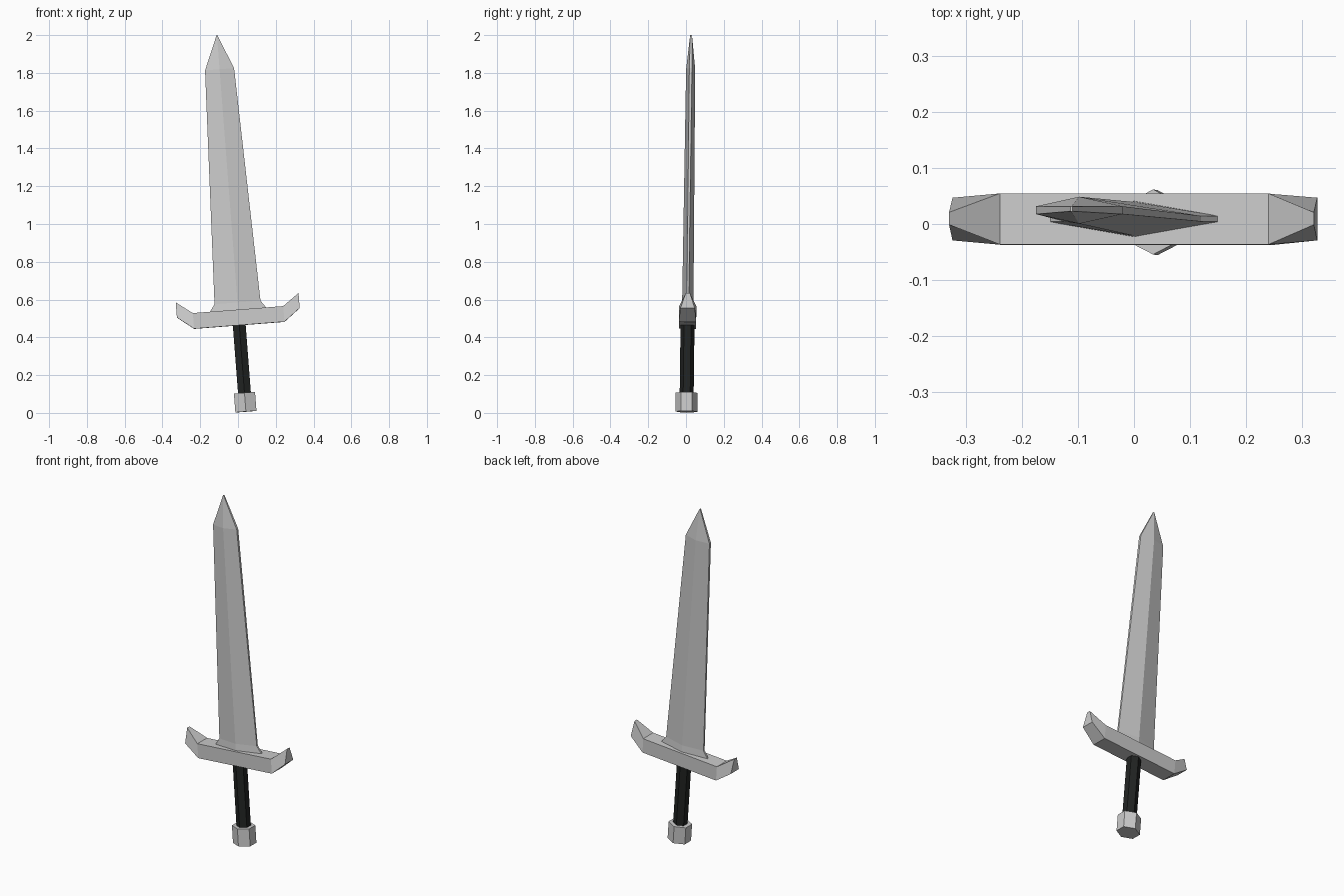
import bpy
import bmesh
import math
from mathutils import Matrix

if "Cube" in bpy.data.objects:
    bpy.data.objects.remove(bpy.data.objects["Cube"])

# Sword frame: origin at the guard centre, local z along the blade, leaning slightly
LEAN = (Matrix.Translation((0.0035, 0.0085, 0.505))
        @ Matrix.Rotation(math.radians(-4.4), 4, 'Y')
        @ Matrix.Rotation(math.radians(-0.7), 4, 'X'))


def loft(name, sections):
    """Skin equal-length rings of points, capping both ends."""
    bm = bmesh.new()
    rings = [[bm.verts.new(p) for p in s] for s in sections]
    n = len(rings[0])
    for a, b in zip(rings, rings[1:]):
        for i in range(n):
            j = (i + 1) % n
            bm.faces.new((a[i], a[j], b[j], b[i]))
    bm.faces.new(rings[0][::-1])
    bm.faces.new(rings[-1])
    bmesh.ops.recalc_face_normals(bm, faces=bm.faces)
    bm.transform(LEAN)
    mesh = bpy.data.meshes.new(name)
    bm.to_mesh(mesh)
    bm.free()
    obj = bpy.data.objects.new(name, mesh)
    bpy.context.collection.objects.link(obj)
    return obj


def hexagon(rx, ry, z):
    """Hexagon with corners pointing front and back."""
    angles = [math.radians(90 + 60 * i) for i in range(6)]
    k = rx / math.cos(math.radians(30))
    return [(k * math.cos(t), ry * math.sin(t), z) for t in angles]


def blade_ring(z, half_width, ridge, edge):
    """Flattened diamond with thin blunt edges."""
    w = half_width
    return [(-w, -edge, z), (0, -ridge, z), (w, -edge, z),
            (w, edge, z), (0, ridge, z), (-w, edge, z)]


def guard_ring(x, bottom, top, y_bottom, y_top):
    return [(x, -y_bottom, bottom), (x, y_bottom, bottom),
            (x, y_top, top), (x, -y_top, top)]


# Blade: flared base, long taper, point
loft("blade", [blade_ring(0.036, 0.153, 0.032, 0.005),
               blade_ring(0.080, 0.122, 0.030, 0.005),
               blade_ring(1.318, 0.077, 0.024, 0.007),
               blade_ring(1.499, 0.002, 0.005, 0.004)])

# Crossguard: straight bar with upswept, narrowing ends
tip = (0.025, 0.105, 0.038, 0.011)
bar = (-0.0415, 0.0415, 0.0455, 0.0455)
loft("crossguard", [guard_ring(-0.326, *tip), guard_ring(-0.24, *bar),
                    guard_ring(0.24, *bar), guard_ring(0.326, *tip)])

# Grip
grip = loft("grip", [hexagon(0.034, 0.037, -0.42), hexagon(0.034, 0.037, -0.03)])
leather = bpy.data.materials.new("dark_leather")
leather.diffuse_color = (0.015, 0.017, 0.016, 1)
leather.use_nodes = True
leather.node_tree.nodes["Principled BSDF"].inputs["Base Color"].default_value = leather.diffuse_color
grip.data.materials.append(leather)

# Pommel
loft("pommel", [hexagon(0.056, 0.058, -0.50), hexagon(0.056, 0.058, -0.40)])
